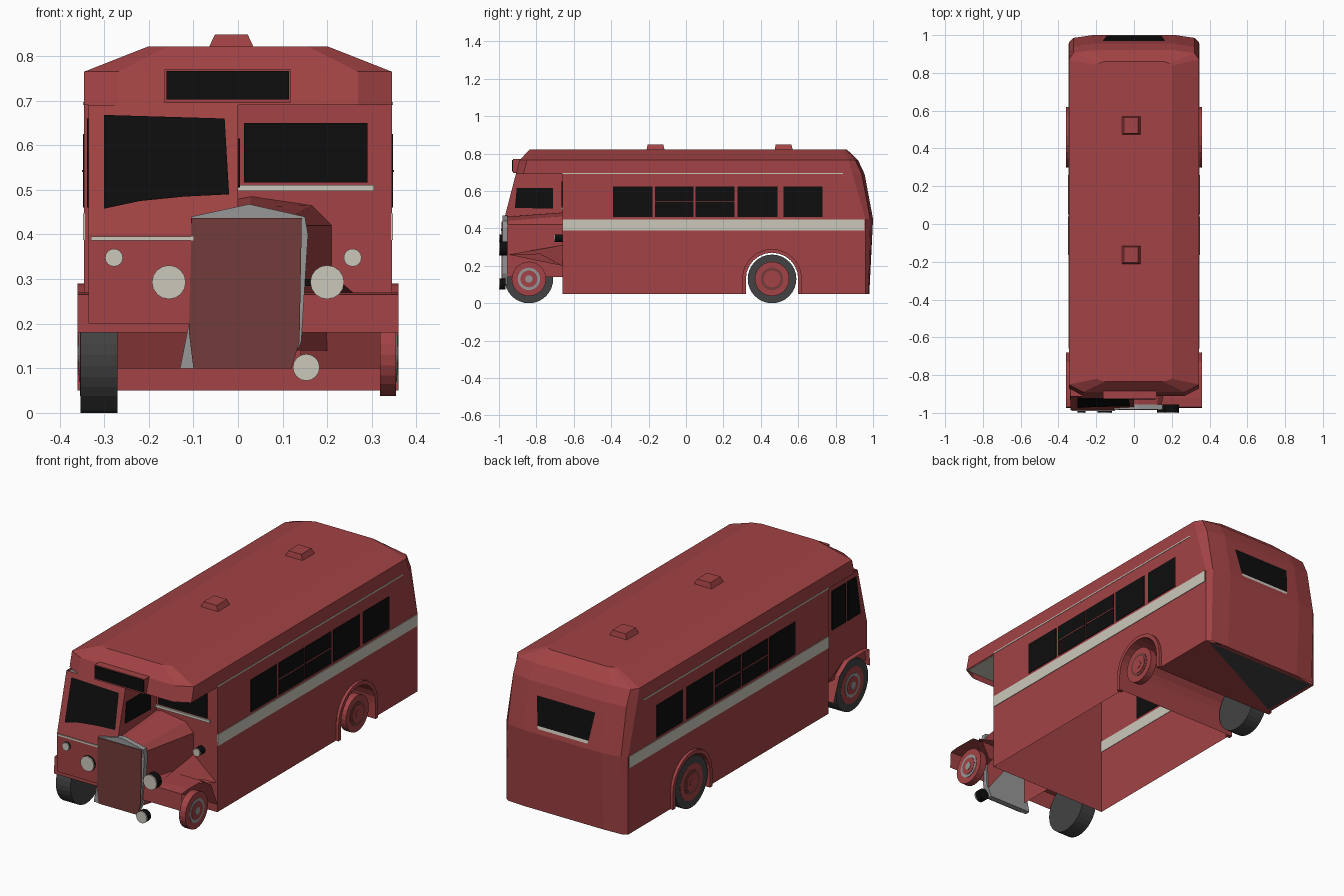
import bpy, bmesh, math
from mathutils import Vector

if "Cube" in bpy.data.objects:
    bpy.data.objects.remove(bpy.data.objects["Cube"])


def material(name, r, g, b):
    m = bpy.data.materials.new(name)
    m.use_nodes = True
    m.diffuse_color = (r, g, b, 1)
    m.node_tree.nodes["Principled BSDF"].inputs["Base Color"].default_value = (r, g, b, 1)
    return m


RED = material("body red", .36, .055, .058)
CREAM = material("cream", .6, .58, .5)
BLACK = material("window black", .004, .004, .004)
TYRE = material("tyre grey", .055, .055, .055)
STEEL = material("radiator grey", .31, .31, .31)
GRILLE = material("grille brown red", .17, .045, .041)


def mesh(name, verts, faces, mat):
    data = bpy.data.meshes.new(name)
    data.from_pydata([tuple(v) for v in verts], [], faces)
    bm = bmesh.new()
    bm.from_mesh(data)
    bmesh.ops.recalc_face_normals(bm, faces=bm.faces)
    bm.to_mesh(data)
    bm.free()
    data.materials.append(mat)
    ob = bpy.data.objects.new(name, data)
    bpy.context.collection.objects.link(ob)
    return ob


def sheet(name, pts, mat):
    return mesh(name, pts, [list(range(len(pts)))], mat)


def loft(name, rows, mat, closed=False, cap_last=False, cap_first=False):
    n = len(rows[0])
    faces = []
    for j in range(len(rows) - 1):
        for i in range(n if closed else n - 1):
            k = (i + 1) % n
            faces.append([j * n + i, j * n + k, (j + 1) * n + k, (j + 1) * n + i])
    if cap_first:
        faces.append(list(range(n)))
    if cap_last:
        faces.append([(len(rows) - 1) * n + i for i in range(n)])
    return mesh(name, [p for r in rows for p in r], faces, mat)


def place(axis, a, p):
    u, v = p
    return {"x": (a, u, v), "y": (u, a, v), "z": (u, v, a)}[axis]


def prism(name, axis, pts, a, b, mat):
    rows = [[place(axis, c, p) for p in pts] for c in (a, b)]
    return loft(name, rows, mat, True, True, True)


def box(name, axis, u0, u1, v0, v1, a, b, mat):
    return prism(name, axis, [(u0, v0), (u1, v0), (u1, v1), (u0, v1)], a, b, mat)


def disc(name, axis, u, v, r, a, b, mat, sides=24):
    ring = [(u + r * math.cos(t * math.tau / sides), v + r * math.sin(t * math.tau / sides))
            for t in range(sides)]
    return prism(name, axis, ring, a, b, mat)


def arch(r):
    arc = [(REAR + r * math.cos(math.pi * (1 - t / 12)), AXLE + r * math.sin(math.pi * t / 12))
           for t in range(13)]
    return [(REAR - r, FLOOR)] + arc + [(REAR + r, FLOOR)]


W, FLOOR, EAVE, FRONT = .345, .05, .69, -.66
REAR, STEER, AXLE = .46, -.84, .13

# Side walls with wheel openings, waist bands and windows
wall = [(FRONT, FLOOR)] + arch(.14) + [(.96, FLOOR), (.96, .45), (.89, EAVE), (FRONT, EAVE)]
windows = [(-.39, -.18), (-.165, .04), (.05, .26), (.275, .49), (.52, .73)]
for s, side in ((1, "left"), (-1, "right")):
    sheet(side + "_wall", [(s * W, y, z) for y, z in wall], RED)
    box(side + "_waist_band", "x", FRONT, .955, .388, .447, s * (W - .002), s * (W + .003), CREAM)
    box(side + "_gutter_line", "x", FRONT, .84, EAVE, .697, s * W, s * (W + .002), CREAM)
    for i, (a, b) in enumerate(windows):
        box(f"{side}_window_{i}", "x", a, b, .46, .625, s * (W - .002), s * (W + .003), BLACK)
        if i in (1, 2):
            box(f"{side}_window_bar_{i}", "x", a, b, .54, .545, s * W, s * (W + .005), RED)
    flare = arch(.16) + arch(.14)[::-1]
    prism(side + "_rear_arch", "x", flare, s * (W - .01), s * .36, RED)

# Wheel tunnel, rear floor and its dark half
loft("wheel_tunnel", [[(x, y, z) for y, z in arch(.14)] for x in (-W, W)], RED)
sheet("rear_floor", [(-W, .6, FLOOR), (W, .6, FLOOR), (W, .96, FLOOR), (.22, .98, FLOOR),
                     (-.22, .98, FLOOR), (-W, .96, FLOOR)], RED)
sheet("rear_floor_plate", [(W - .02, .96, .047), (-W + .02, .96, .047), (-W + .02, .64, .047)], TYRE)


# Rounded rear end and roof rings
def rear_row(z, w, side, corner, back, end=.22):
    half = [(w, side, z), (w * .93, corner, z), (min(end, w * .8), back, z)]
    return half + [(-x, y, z) for x, y, z in half[::-1]]


def roof_row(z, w, side, corner, back, nose_side, nose):
    n = w * .78
    return rear_row(z, w, side, corner, back) + [
        (-w, nose_side, z), (-n, nose, z), (n, nose, z), (w, nose_side, z)]


loft("rear_end", [rear_row(FLOOR, W, .96, .975, .98), rear_row(.45, W, .96, .985, 1),
                  rear_row(EAVE, W, .89, .94, .955)], RED)
loft("roof", [roof_row(EAVE, W, .89, .94, .955, -.87, -.91),
              roof_row(.765, W, .87, .905, .92, -.85, -.89),
              roof_row(.822, .2, .84, .85, .86, -.82, -.835)], RED, True, True)
box("canopy_underside", "z", -W + .01, W - .01, -.87, FRONT, EAVE, EAVE + .004, CREAM)


def rear_y(z):
    return 1 - (z - .45) / .24 * .045 + .003


for name, lo, hi, a, b, mat in (("rear_window", .49, .63, .145, .165, BLACK),
                                ("rear_window_sill", .475, .49, .14, .145, CREAM)):
    sheet(name, [(-a, min(1, rear_y(lo)), lo), (a, min(1, rear_y(lo)), lo),
                 (b, rear_y(hi), hi), (-b, rear_y(hi), hi)], mat)

# Roof vents
for i, y in enumerate((-.163, .522)):
    rows = [[(-.015 + u * w, y + v * d, z) for u, v in ((-1, -1), (1, -1), (1, 1), (-1, 1))]
            for w, d, z in ((.05, .048, .82), (.037, .042, .848))]
    loft(f"roof_vent_{i}", rows, RED, True, True)

# Destination box
box("destination_box", "y", -.165, .118, .695, .77, -.925, -.86, RED)
box("destination_glass", "y", -.16, .114, .703, .766, -.929, -.925, BLACK)

# Bulkhead with its window beside the bonnet
sheet("bulkhead", [(-W, FRONT, FLOOR), (W, FRONT, FLOOR), (W, FRONT, EAVE), (-W, FRONT, EAVE)], RED)
box("bulkhead_window", "y", .013, .29, .517, .65, FRONT - .005, FRONT, BLACK)
box("bulkhead_sill", "y", 0, .305, .498, .511, FRONT - .008, FRONT, CREAM)


# Half-width driver's cab
def cab_y(z):
    return -.985 + max(0, z - .4) / .29 * .075


CAB = -.335
loft("cab_front", [[(CAB, cab_y(z), z), (0, cab_y(z), z)] for z in (.2, .4, EAVE)], RED)
outline = [(FRONT, .2), (-.985, .2), (-.985, .4), (-.91, EAVE), (FRONT, EAVE)]
sheet("cab_outer_side", [(CAB, y, z) for y, z in outline], RED)
sheet("cab_lining", [(CAB + .004, y, z) for y, z in
                     ((FRONT, .3), (-.97, .3), (-.97, .4), (-.9, .68), (FRONT, .68))], CREAM)
sheet("cab_inner_side", [(0, FRONT, .4), (0, -.985, .4), (0, -.91, EAVE), (0, FRONT, EAVE)], RED)
glass = [(-.3, .668), (-.03, .66), (-.02, .49), (-.12, .485), (-.22, .475), (-.3, .458)]
sheet("windscreen", [(x, cab_y(z) - .004, z) for x, z in glass], BLACK)
prism("cab_inner_window", "x", [(-.915, .51), (-.71, .505), (-.71, .615), (-.905, .615)], 0, .004, BLACK)
for i, pts in enumerate(([(-.93, .46), (-.825, .46), (-.825, .66), (-.895, .66)],
                         [(-.81, .46), (-.7, .46), (-.7, .66), (-.81, .66)])):
    prism(f"cab_outer_window_{i}", "x", pts, CAB - .004, CAB, BLACK)
box("cab_front_strip", "y", -.33, -.1, .387, .396, -.989, -.984, CREAM)

# Bonnet and radiator
nose = [(-.1, .14), (-.1, .43), (.025, .462), (.12, .44), (.145, .42), (.13, .14)]
scuttle = [(-.1, .14), (-.1, .46), (.03, .485), (.165, .465), (.21, .42), (.21, .14)]
loft("bonnet", [[(x, -.96, z) for x, z in nose], [(x, FRONT, z) for x, z in scuttle]], RED)
shell = [(-.13, .1), (-.11, .2), (-.105, .44), (.025, .468), (.15, .44), (.157, .4), (.142, .16), (.113, .1)]
prism("radiator_shell", "y", shell, -.982, -.955, STEEL)
prism("radiator_grille", "y", [(-.1, .1), (-.11, .18), (-.104, .437), (.143, .437), (.138, .16), (.12, .1)],
      -.986, -.98, GRILLE)

# Front wings
wing = [(-.975, .18), (-.97, .265), (-.92, .27), (-.8, .268), (-.73, .22), (-.68, .1)]
for s, side, inner in ((1, "left", .14), (-1, "right", .11)):
    loft(side + "_front_wing", [[(s * x, y, z) for y, z in wing] for x in (inner, .36)], RED)
    sheet(side + "_wing_gusset", [(s * .2, -.95, .26), (s * .21, FRONT, .31), (s * .34, FRONT, .2),
                                  (s * .34, -.78, .265)], RED)

# Wheels, with tyres on the right side only
for s, side in ((1, "left"), (-1, "right")):
    for end, y in (("front", STEER), ("rear", REAR)):
        name = f"{side}_{end}_"
        if s < 0:
            disc(name + "tyre", "x", y, AXLE, .13, -.27, -.353, TYRE, 32)
        disc(name + "rim", "x", y, AXLE, .092, s * .318, s * .354, RED)
        disc(name + "ring", "x", y, AXLE, .06, s * .34, s * .356, STEEL if end == "front" else GRILLE)
        disc(name + "hub", "x", y, AXLE, .045, s * .34, s * .358, RED)
        disc(name + "cap", "x", y, AXLE, .02, s * .34, s * .36, STEEL if end == "front" else RED, 12)

# Lamps: black housings with cream lenses
for name, x, z, r, front, back in (("right_headlamp", -.155, .293, .038, -1, -.955),
                                   ("left_headlamp", .2, .293, .038, -1, -.955),
                                   ("fog_lamp", .153, .102, .03, -1, -.965),
                                   ("right_side_lamp", -.278, .348, .02, -1, -.98),
                                   ("left_side_lamp", .257, .348, .02, -.705, FRONT)):
    disc(name + "_housing", "y", x, z, r, front + .005, back, BLACK, 16)
    disc(name + "_lens", "y", x, z, r, front, front + .006, CREAM, 16)
box("lamp_bracket", "y", .13, .2, .285, .3, -.965, -.955, BLACK)
